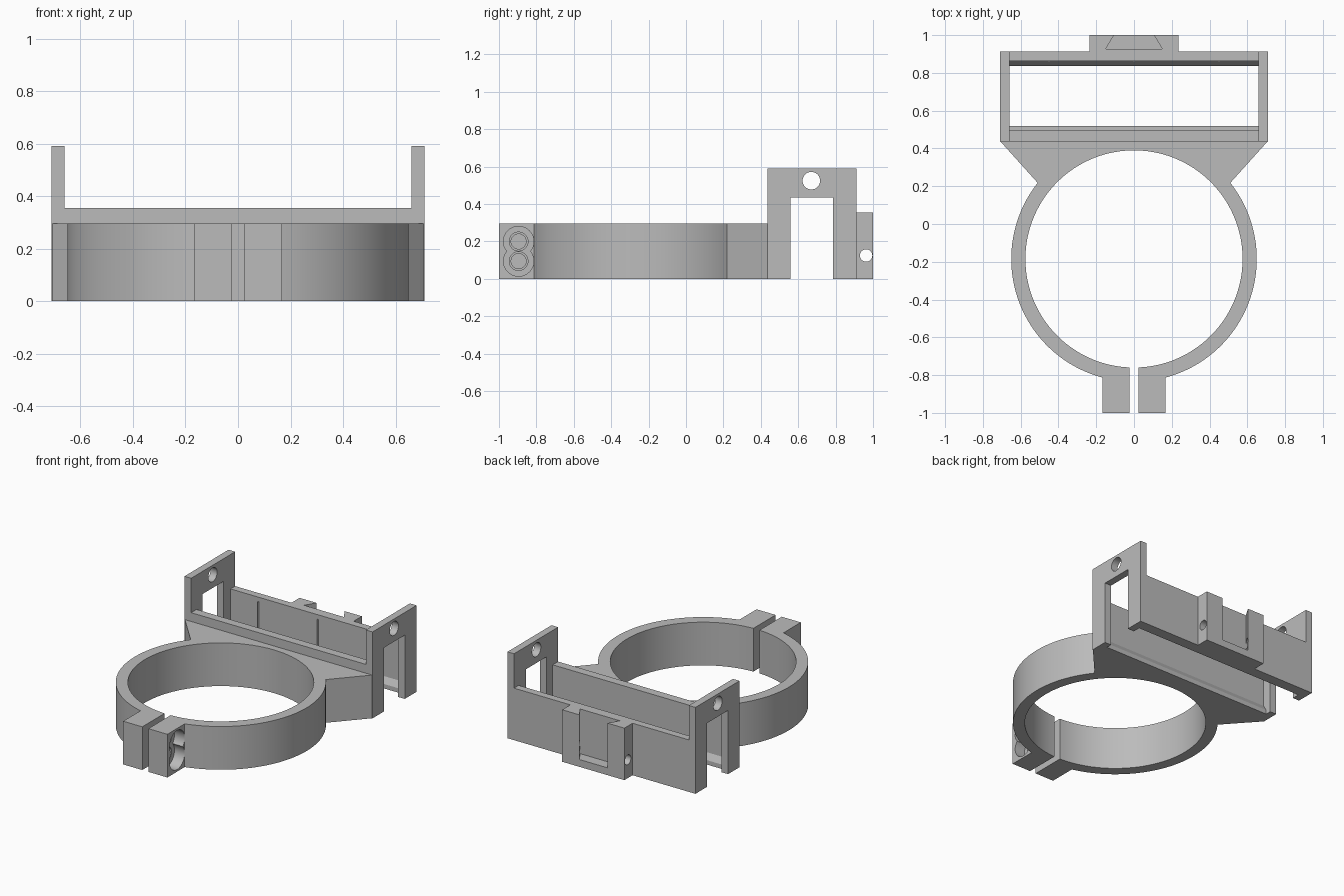
import bpy, bmesh, math

cube = bpy.data.objects.get("Cube")
if cube:
    bpy.data.objects.remove(cube, do_unlink=True)

grey = bpy.data.materials.new("plain grey")
grey.use_nodes = True
grey.diffuse_color = (0.5, 0.5, 0.5, 1)
grey.node_tree.nodes["Principled BSDF"].inputs["Base Color"].default_value = (0.5, 0.5, 0.5, 1)


def prism(name, points, axis, low, high):
    """Extrude a flat outline along x (outline in y, z) or z (outline in x, y)."""
    def place(p, d):
        return (d, p[0], p[1]) if axis == "x" else (p[0], p[1], d)
    bm = bmesh.new()
    face = bm.faces.new([bm.verts.new(place(p, low)) for p in points])
    extruded = bmesh.ops.extrude_face_region(bm, geom=[face])["geom"]
    shift = place((0, 0), high - low)
    bmesh.ops.translate(bm, vec=shift,
                        verts=[g for g in extruded if isinstance(g, bmesh.types.BMVert)])
    bmesh.ops.recalc_face_normals(bm, faces=bm.faces)
    mesh = bpy.data.meshes.new(name)
    bm.to_mesh(mesh)
    bm.free()
    mesh.materials.append(grey)
    obj = bpy.data.objects.new(name, mesh)
    bpy.context.collection.objects.link(obj)
    return obj


def arc(cx, cy, r, start, end, steps):
    return [(cx + r * math.cos(start + (end - start) * i / steps),
             cy + r * math.sin(start + (end - start) * i / steps)) for i in range(steps + 1)]


def activate(obj):
    bpy.ops.object.select_all(action="DESELECT")
    obj.select_set(True)
    bpy.context.view_layer.objects.active = obj


def cut(obj, cutter):
    activate(obj)
    mod = obj.modifiers.new("cut", "BOOLEAN")
    mod.operation, mod.solver, mod.object = "DIFFERENCE", "EXACT", cutter
    bpy.ops.object.modifier_apply(modifier=mod.name)
    bpy.data.objects.remove(cutter, do_unlink=True)


def drill(obj, y, z, r, low, high):
    circle = arc(y, z, r, 0, math.tau, 40)[:-1]
    cut(obj, prism("drill_cutter", circle, "x", low, high))


def smooth(obj):
    activate(obj)
    bpy.ops.object.shade_smooth_by_angle(angle=math.radians(30))


# Split clamp ring with ears and flared neck, drawn as one outline
CY, OUTER, INNER = -0.185, 0.65, 0.575
EAR, GAP, NECK = 0.167, 0.023, 0.51
ear_angle = -math.acos(EAR / OUTER)
neck_angle = math.acos(NECK / OUTER)
gap_angle = -math.acos(GAP / INNER)
half = [(GAP, -1), (EAR, -1)]
half += arc(0, CY, OUTER, ear_angle, neck_angle, 40)
half += [(0.71, 0.44)]
inner = arc(0, CY, INNER, math.pi - gap_angle, gap_angle, 96)
outline = half + [(-x, y) for x, y in reversed(half)] + inner
ring = prism("clamp_ring", outline, "z", 0, 0.295)

# Screw holes: sunk heads in the left ear, blind holes in the right ear
for z in (0.095, 0.2):
    drill(ring, -0.895, z, 0.081, 0.09, 0.3)
for z in (0.095, 0.2):
    drill(ring, -0.895, z, 0.05, 0, 0.12)
    drill(ring, -0.895, z, 0.04, -0.13, 0)
smooth(ring)

# End plates with a leg opening and a round hole
plate = [(0.437, 0), (0.56, 0), (0.56, 0.435), (0.785, 0.435),
         (0.785, 0), (0.912, 0), (0.912, 0.59), (0.437, 0.59)]
for name, low in (("left_end_plate", 0.66), ("right_end_plate", -0.71)):
    end = prism(name, plate, "x", low, low + 0.05)
    drill(end, 0.67, 0.525, 0.047, low - 0.1, low + 0.15)
    smooth(end)

# Long walls with a sloped lip along the bottom
prism("front_wall", [(0.437, 0), (0.52, 0), (0.52, 0.03), (0.495, 0.07),
                     (0.495, 0.355), (0.437, 0.355)], "x", -0.66, 0.66)
prism("back_wall", [(0.912, 0), (0.912, 0.355), (0.862, 0.355),
                    (0.862, 0.07), (0.837, 0.03), (0.837, 0)], "x", -0.66, 0.66)

# Thin ribs inside the back wall
for i in (-1, 0, 1):
    x = i * 0.45
    prism("wall_rib", [(x - 0.006, 0.865), (x, 0.854), (x + 0.006, 0.865)], "z", 0.05, 0.325)

# Rear mount with a dovetail slot and a cross hole
mount = prism("dovetail_mount", [(-0.235, 0.912), (0.235, 0.912), (0.235, 1), (-0.235, 1)],
              "z", 0, 0.355)
cut(mount, prism("slot_cutter", [(-0.15, 0.927), (0.15, 0.927), (0.1, 1.01), (-0.1, 1.01)],
                 "z", 0.05, 0.5))
drill(mount, 0.963, 0.125, 0.033, -0.4, 0.4)
smooth(mount)
